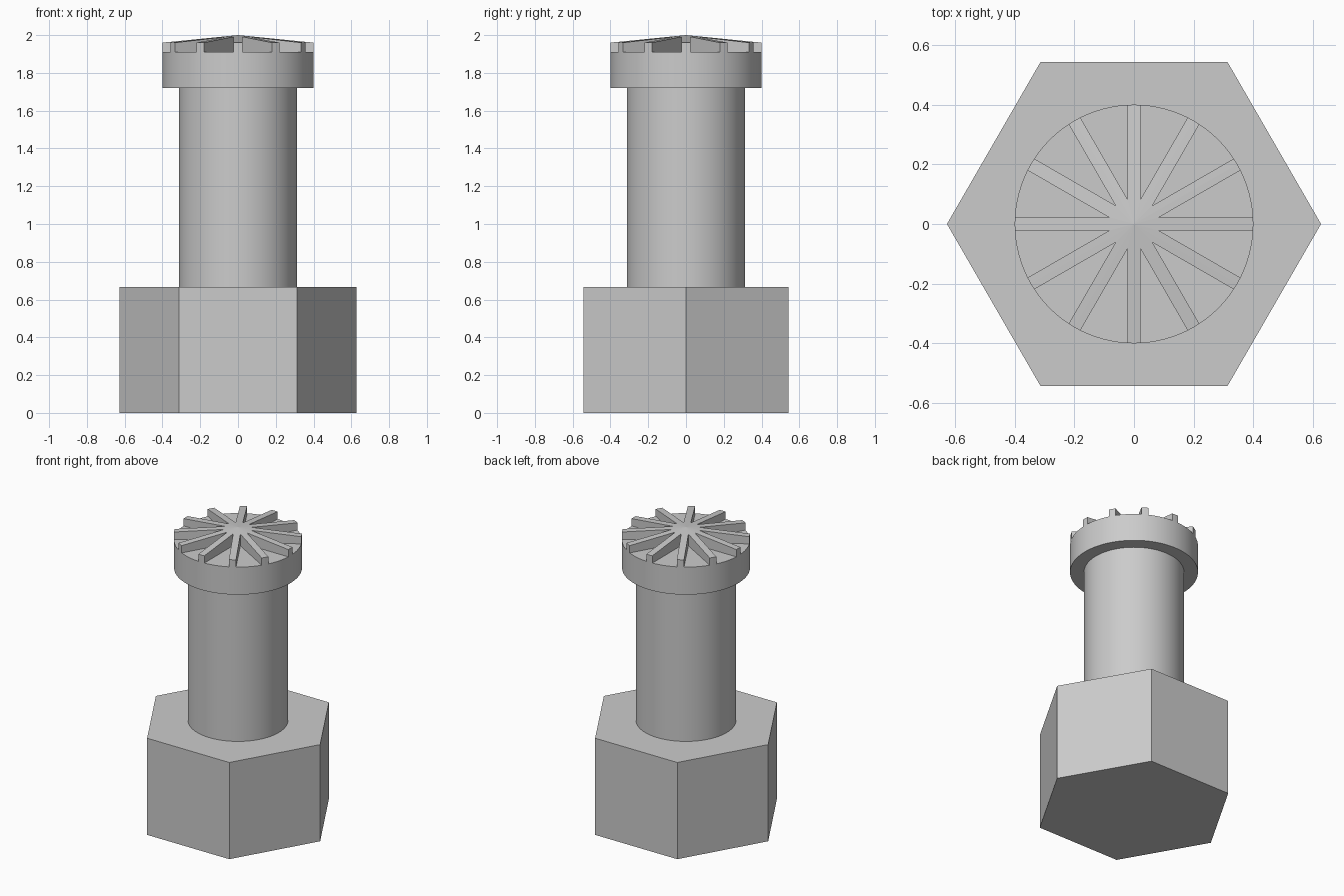
import bpy, bmesh, math

cube = bpy.data.objects.get("Cube")
if cube:
    bpy.data.objects.remove(cube, do_unlink=True)

steel = bpy.data.materials.new("plain grey")
steel.use_nodes = True
GREY = (0.6, 0.6, 0.6, 1)
steel.diffuse_color = GREY
steel.node_tree.nodes["Principled BSDF"].inputs["Base Color"].default_value = GREY


def prism(name, sides, radius, bottom, top, smooth=False):
    """Upright cylinder or prism with a corner on the x axis."""
    bpy.ops.mesh.primitive_cylinder_add(
        vertices=sides, radius=radius, depth=top - bottom,
        location=(0, 0, (top + bottom) / 2), rotation=(0, 0, math.pi / 2))
    obj = bpy.context.object
    obj.name = name
    obj.data.materials.append(steel)
    if smooth:
        bpy.ops.object.shade_smooth_by_angle(angle=math.radians(30))
    return obj


SHAFT_R, HEAD_R = 0.313, 0.4
HEX_TOP, HEAD_BOTTOM, HEAD_TOP, APEX = 0.667, 1.72, 1.91, 2.0

# Hexagonal base, shaft and round head
prism("hex_base", 6, 0.627, 0, HEX_TOP)
prism("shaft", 96, SHAFT_R, HEX_TOP, HEAD_BOTTOM, True)
prism("head_disc", 96, HEAD_R, HEAD_BOTTOM, HEAD_TOP, True)

# Radial ribs: a twelve-armed star that slopes gently down from its centre
RIBS, HALF_WIDTH, SLOPE = 12, 0.0225, 0.1
step = math.tau / RIBS
tip = math.asin(HALF_WIDTH / HEAD_R)
notch_r = HALF_WIDTH / math.sin(step / 2)

outline = []
for i in range(RIBS):
    a = i * step
    outline += [(notch_r, a - step / 2), (HEAD_R, a - tip),
                (HEAD_R, a), (HEAD_R, a + tip)]

bm = bmesh.new()
centre = bm.verts.new((0, 0, APEX))
upper, lower = [], []
for r, a in outline:
    x, y = r * math.cos(a), r * math.sin(a)
    upper.append(bm.verts.new((x, y, APEX - SLOPE * r)))
    lower.append(bm.verts.new((x, y, HEAD_TOP)))
count = len(outline)
for i in range(count):
    j = (i + 1) % count
    bm.faces.new((lower[i], lower[j], upper[j], upper[i]))
for i in range(0, count, 4):
    first, left, mid, right = upper[i:i + 4]
    last = upper[(i + 4) % count]
    bm.faces.new((centre, first, left, mid))
    bm.faces.new((centre, mid, right, last))

mesh = bpy.data.meshes.new("radial_ribs")
bm.to_mesh(mesh)
bm.free()
mesh.materials.append(steel)
ribs = bpy.data.objects.new("radial_ribs", mesh)
bpy.context.collection.objects.link(ribs)
